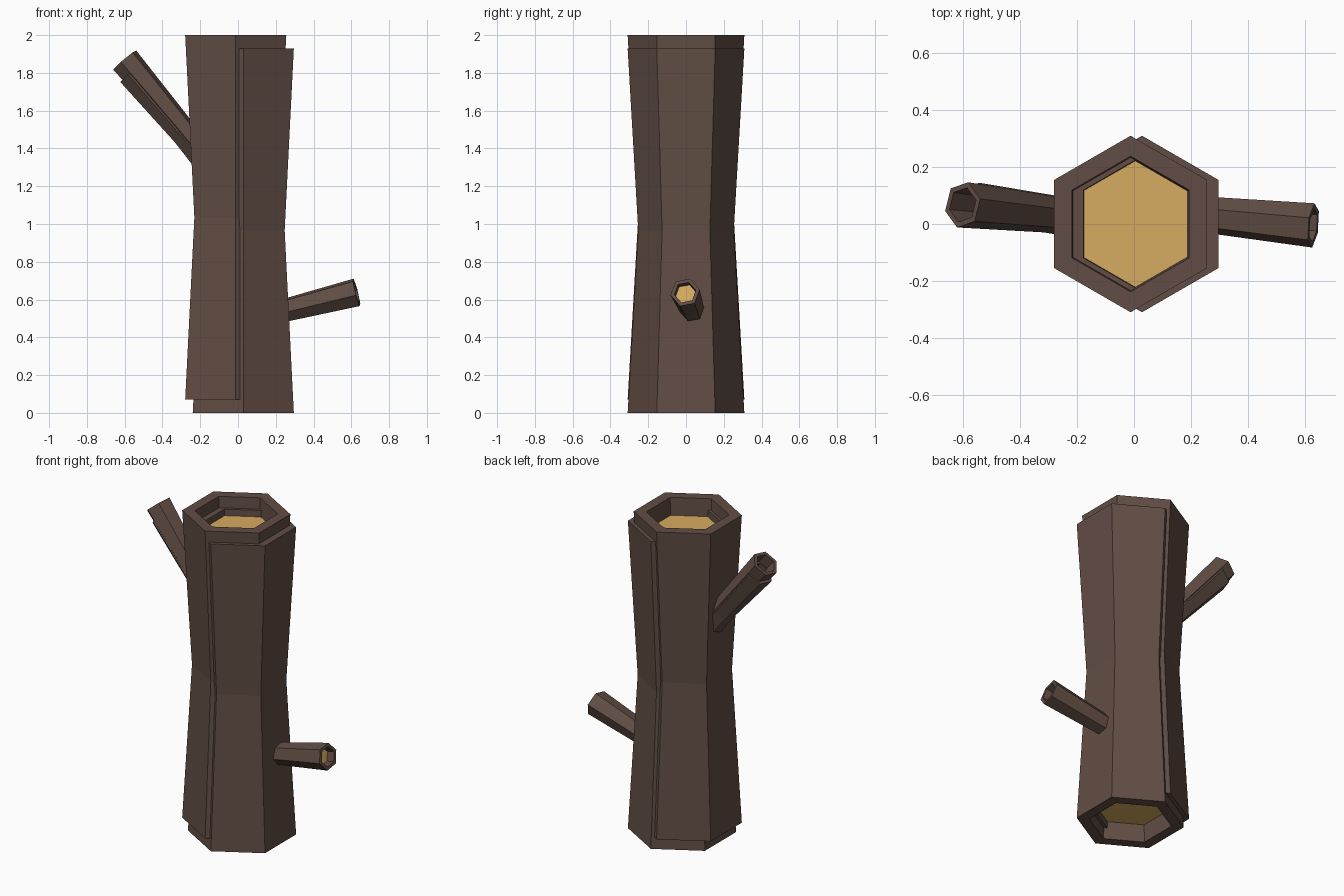
import bpy, bmesh, math
from mathutils import Vector, Matrix

if "Cube" in bpy.data.objects:
    bpy.data.objects.remove(bpy.data.objects["Cube"])


def material(name, rgb):
    m = bpy.data.materials.new(name)
    m.diffuse_color = (*rgb, 1.0)
    m.use_nodes = True
    m.node_tree.nodes["Principled BSDF"].inputs["Base Color"].default_value = m.diffuse_color
    return m


BARK = material("brown_bark", (0.120, 0.075, 0.058))
WOOD = material("tan_heartwood", (0.67, 0.405, 0.115))


def frame(origin, axis, side):
    """Matrix whose z runs along axis and whose x points towards side."""
    z = Vector(axis).normalized()
    x = Vector(side)
    x = (x - z * x.dot(z)).normalized()
    y = z.cross(x)
    m = Matrix((x, y, z)).transposed().to_4x4()
    m.translation = Vector(origin)
    return m


def hex_loft(name, profile, mat, phase, matrix=None, offset=(0, 0), closed=True):
    """Sweep (radius, z) profile points around six sides.
    closed = hollow tube wall, otherwise a solid with capped ends."""
    bm = bmesh.new()
    rings = []
    for r, z in profile:
        rings.append([bm.verts.new((offset[0] + r * math.cos(phase + k * math.pi / 3),
                                    offset[1] + r * math.sin(phase + k * math.pi / 3), z))
                      for k in range(6)])
    n = len(rings)
    for i in range(n if closed else n - 1):
        a, b = rings[i], rings[(i + 1) % n]
        for k in range(6):
            j = (k + 1) % 6
            bm.faces.new((a[k], a[j], b[j], b[k]))
    if not closed:
        bm.faces.new(rings[0][::-1])
        bm.faces.new(rings[-1])
    bmesh.ops.recalc_face_normals(bm, faces=bm.faces)
    if matrix:
        bm.transform(matrix)
    me = bpy.data.meshes.new(name)
    bm.to_mesh(me)
    bm.free()
    me.materials.append(mat)
    ob = bpy.data.objects.new(name, me)
    bpy.context.collection.objects.link(ob)
    return ob


def waisted_tube(z0, z1, r_end, r_mid, wall):
    """Profile of a hollow tube that narrows at mid length."""
    zm = (z0 + z1) / 2
    outer = [(r_end, z0), (r_mid, zm), (r_end, z1)]
    return outer + [(r - wall, z) for r, z in reversed(outer)]


# Trunk: two shifted bark shells
for name, x, z0, z1 in (("trunk_bark_upper", -0.012, 0.07, 2.0),
                        ("trunk_bark_lower", 0.028, 0.0, 1.93)):
    hex_loft(name, waisted_tube(z0, z1, 0.309, 0.253, 0.072), BARK,
             math.pi / 2, offset=(x, 0))

# Heartwood filling the trunk, recessed at both ends
hex_loft("trunk_heartwood", [(0.26, 0.11), (0.205, 1.0), (0.26, 1.89)], WOOD,
         math.pi / 2, offset=(0.008, 0), closed=False)

# Lower right branch: one shell with a recessed heartwood
right = frame((0.628, -0.005, 0.638), (1, -0.1, 0.25), (0, 1, 0))
hex_loft("right_branch_bark", waisted_tube(-0.8, 0, 0.079, 0.064, 0.021), BARK,
         math.radians(10), right)
hex_loft("right_branch_heartwood", [(0.06, -0.2), (0.062, -0.05)], WOOD,
         math.radians(10), right, closed=False)

# Upper left branch: two shifted bark shells, hollow
left = frame((-0.6, 0.067, 1.868), (-0.64, 0.07, 0.76), (-0.76, 0, -0.64))
t = math.radians(15)
for name, d, top in (("left_branch_bark_outer", 0.0, 0.0),
                     ("left_branch_bark_inner", 0.014, -0.075)):
    hex_loft(name, waisted_tube(-0.93, top, 0.082, 0.066, 0.02), BARK, t, left,
             offset=(d * math.cos(t), -d * math.sin(t)))
